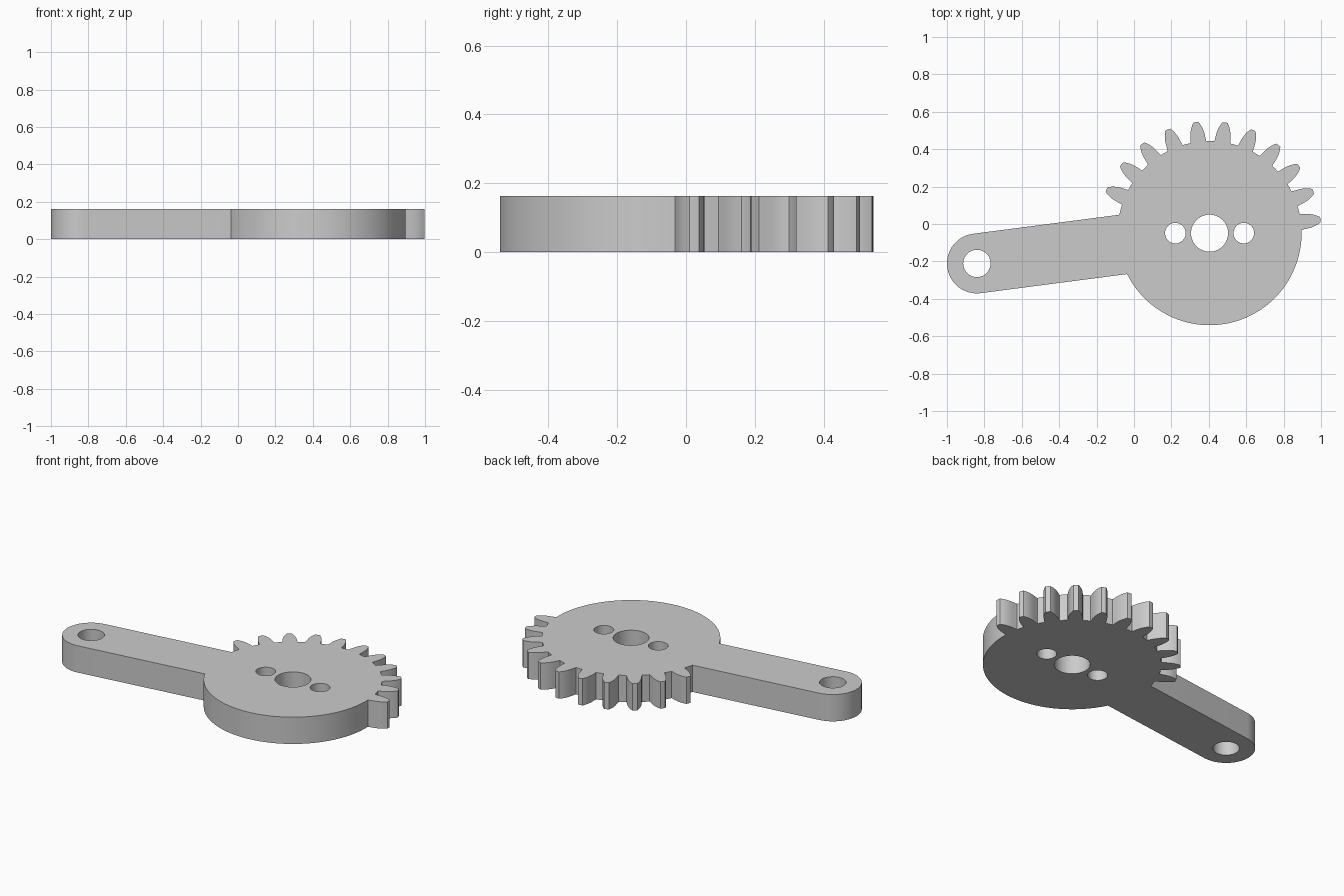
import bpy, bmesh
from math import sin, cos, atan2, asin, radians, pi, degrees

if "Cube" in bpy.data.objects:
    bpy.data.objects.remove(bpy.data.objects["Cube"])

HEIGHT = 0.163
HUB = (0.404, -0.049)      # gear centre
END = (-0.84, -0.211)      # arm end centre
ROOT_R, END_R = 0.492, 0.16
FIRST, PITCH, TEETH = 7.0, 15.0, 11

# right half of one tooth: radius, half angle in degrees
FLANK = [(0.492, 5.0), (0.505, 4.65), (0.518, 4.4), (0.535, 4.05), (0.551, 3.6),
         (0.568, 2.95), (0.583, 2.2), (0.597, 1.35)]


def polar(c, r, deg):
    return (c[0] + r * cos(radians(deg)), c[1] + r * sin(radians(deg)))


def arc(c, r, a, b, n):
    return [polar(c, r, a + (b - a) * i / n) for i in range(n + 1)]


def circle(c, r, n=64):
    return arc(c, r, 0, 360, n)[:-1]


# outline: plain side of the disc, up to the first tooth
arm = degrees(atan2(END[1] - HUB[1], END[0] - HUB[0])) % 360
spread = degrees(asin(END_R / ROOT_R))
outline = arc(HUB, ROOT_R, arm + spread, 360 + FIRST - 5.2, 72)

# outline: teeth
for i in range(TEETH):
    a = FIRST + i * PITCH
    outline += [polar(HUB, r, a - h) for r, h in FLANK]
    outline.append(polar(HUB, 0.598, a))
    outline += [polar(HUB, r, a + h) for r, h in reversed(FLANK)]
    if i < TEETH - 1:
        outline.append(polar(HUB, ROOT_R, a + PITCH / 2))

# outline: short arc to the arm, then its rounded end
outline += arc(HUB, ROOT_R, FIRST + (TEETH - 1) * PITCH + 5.5, arm - spread, 5)
outline += arc(END, END_R, arm - 90, arm + 90, 40)

# shaft hole, two bolt holes and arm hole
loops = [outline, circle(HUB, 0.099), circle(END, 0.073)]
loops += [circle((HUB[0] + s * 0.183, HUB[1]), 0.055, 48) for s in (-1, 1)]

# fill the profile and extrude it
bm = bmesh.new()
for pts in loops:
    vs = [bm.verts.new((x, y, 0)) for x, y in pts]
    for i, v in enumerate(vs):
        bm.edges.new((v, vs[(i + 1) % len(vs)]))
bmesh.ops.triangle_fill(bm, edges=bm.edges[:], use_beauty=True, normal=(0, 0, 1))
ext = bmesh.ops.extrude_face_region(bm, geom=bm.faces[:], use_keep_orig=True)
top = [g for g in ext["geom"] if isinstance(g, bmesh.types.BMVert)]
bmesh.ops.translate(bm, verts=top, vec=(0, 0, HEIGHT))
bmesh.ops.recalc_face_normals(bm, faces=bm.faces[:])

mesh = bpy.data.meshes.new("sector_gear_arm")
bm.to_mesh(mesh)
bm.free()
obj = bpy.data.objects.new("sector_gear_arm", mesh)
bpy.context.collection.objects.link(obj)
bpy.context.view_layer.objects.active = obj
obj.select_set(True)
bpy.ops.object.shade_smooth_by_angle(angle=radians(25))
